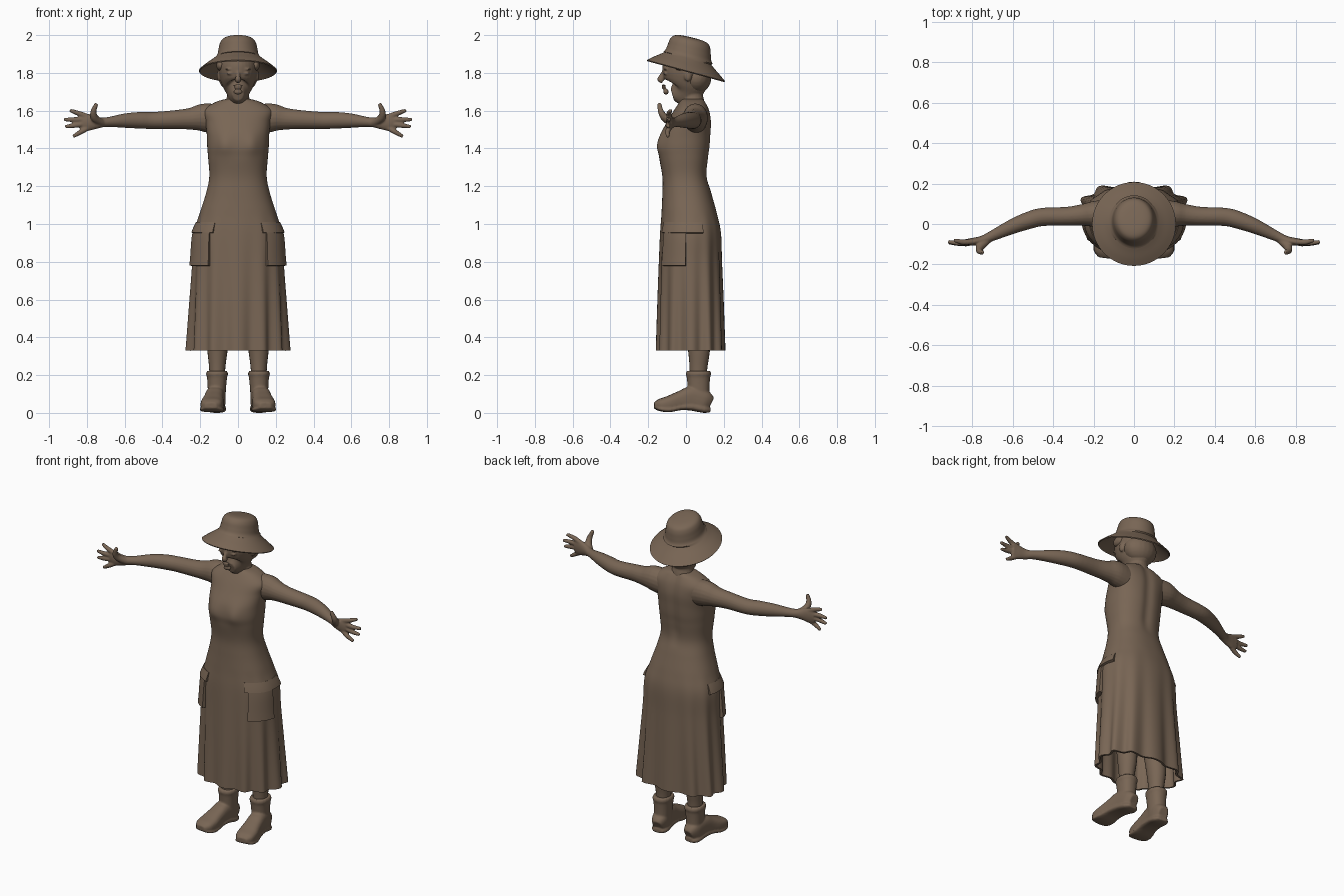
import bpy, bmesh
from math import sin, cos, pi, radians, exp
from mathutils import Vector, Matrix

cube = bpy.data.objects.get("Cube")
if cube:
    bpy.data.objects.remove(cube)

clay = bpy.data.materials.new("clay_brown")
clay.use_nodes = True
COLOUR = (0.19, 0.132, 0.09, 1)
clay.diffuse_color = COLOUR
clay.node_tree.nodes["Principled BSDF"].inputs["Base Color"].default_value = COLOUR


def spline(keys, steps):
    """Catmull-Rom through tuples of any length."""
    out = []
    last = len(keys) - 1
    for i in range(last):
        quad = [keys[max(i - 1, 0)], keys[i], keys[i + 1], keys[min(i + 2, last)]]
        for j in range(steps):
            t = j / steps
            out.append([0.5 * (2 * b + (c - a) * t + (2 * a - 5 * b + 4 * c - d) * t * t
                               + (3 * b - a - 3 * c + d) * t ** 3)
                        for a, b, c, d in zip(*quad)])
    return out + [list(keys[-1])]


def power(v, p):
    return abs(v) ** p * (1 if v >= 0 else -1)


def loft(bm, rings, start=True, end=True, closed=True):
    rows = [[bm.verts.new(p) for p in ring] for ring in rings]
    n = len(rows[0])
    for a, b in zip(rows, rows[1:]):
        for i in range(n if closed else n - 1):
            j = (i + 1) % n
            bm.faces.new((a[i], a[j], b[j], b[i]))
    if start:
        bm.faces.new(rows[0])
    if end:
        bm.faces.new(rows[-1])


def limb(bm, keys, steps=4, sides=20, ref=(0, 1, 0), p=1.0):
    """Tube along x, y, z with radius a along ref and b across it."""
    pts = spline(keys, steps)
    ref, rings = Vector(ref), []
    for i, (x, y, z, a, b) in enumerate(pts):
        tan = Vector(pts[min(i + 1, len(pts) - 1)][:3]) - Vector(pts[max(i - 1, 0)][:3])
        across = tan.cross(ref).normalized()
        along = across.cross(tan).normalized()
        rings.append([Vector((x, y, z)) + along * a * power(cos(t), p) + across * b * power(sin(t), p)
                      for t in (2 * pi * k / sides for k in range(sides))])
    loft(bm, rings)


def blob(bm, centre, size):
    bmesh.ops.create_uvsphere(bm, u_segments=20, v_segments=12, radius=1,
                              matrix=Matrix.Translation(centre) @ Matrix.Diagonal((*size, 1)))


def finish(name, bm, voxel=0, thick=0, smooth=3):
    bmesh.ops.recalc_face_normals(bm, faces=bm.faces)
    mesh = bpy.data.meshes.new(name)
    bm.to_mesh(mesh)
    bm.free()
    mesh.materials.append(clay)
    for f in mesh.polygons:
        f.use_smooth = True
    ob = bpy.data.objects.new(name, mesh)
    bpy.context.collection.objects.link(ob)
    if voxel:
        m = ob.modifiers.new("Fuse", "REMESH")
        m.mode, m.voxel_size, m.use_smooth_shade = "VOXEL", voxel, True
        m = ob.modifiers.new("Soften", "SMOOTH")
        m.factor, m.iterations = 0.5, smooth
    if thick:
        m = ob.modifiers.new("Thickness", "SOLIDIFY")
        m.thickness, m.offset = thick, -1
        m = ob.modifiers.new("Crisp", "EDGE_SPLIT")
        m.split_angle = radians(50)
    return ob


# Dress: height, half width, front depth, back depth
DRESS = [(1.665, .05, -.02, .09), (1.645, .12, -.035, .105), (1.6, .182, -.065, .125),
         (1.54, .172, -.1, .135), (1.47, .165, -.14, .132), (1.41, .163, -.155, .128),
         (1.35, .158, -.143, .12), (1.25, .152, -.125, .112), (1.16, .17, -.125, .135),
         (1.05, .205, -.13, .165), (.95, .235, -.137, .185), (.8, .242, -.143, .19),
         (.6, .257, -.15, .198), (.33, .278, -.158, .207)]
DRESS_ROWS = spline(DRESS, 7)


def dress_point(row, t, folds=True, out=0):
    z, rx, front, back = row
    low = min(max((1.08 - z) / .75, 0), 1)
    fold = 1 + (.055 * low * (cos(12 * t) - 1) + .012 * low * sin(7 * t) ** 2 if folds else 0)
    x = (rx + out) * power(cos(t), .85) * (1 + .13 * low * sin(t)) * fold
    mid = (front + back) / 2
    y = mid + ((back - front) / 2 + out) * power(sin(t), .85) * fold
    chest = exp(-((z - 1.42) / .06) ** 2)
    if sin(t) < 0:
        y -= .012 * chest * (exp(-((abs(x) - .075) / .04) ** 2) - .5)
    elif z > 1.2:
        y -= .01 * exp(-(x / .03) ** 2) * min((z - 1.2) / .1, 1)
    return (x, y, z)


bm = bmesh.new()
SEG = 120
loft(bm, [[dress_point(r, 2 * pi * k / SEG) for k in range(SEG)] for r in DRESS_ROWS], end=False)
finish("dress", bm, thick=.012)


# Cargo pockets follow the skirt surface
def pocket(name, side, a0, a1, z0, z1, out0, out1, thick):
    bm = bmesh.new()
    rings = []
    for j in range(9):
        z = z0 + (z1 - z0) * j / 8
        row = next(([u + (v - u) * (a[0] - z) / (a[0] - b[0]) for u, v in zip(a, b)]
                    for a, b in zip(DRESS_ROWS, DRESS_ROWS[1:]) if a[0] >= z >= b[0]))
        ring = []
        for k in range(17):
            t = radians(a0 + (a1 - a0) * k / 16)
            x, y, _ = dress_point(row, t, False, out0 + (out1 - out0) * j / 8)
            ring.append((side * x, y, z))
        rings.append(ring)
    loft(bm, rings, False, False, False)
    # Open patches are oriented away from the body
    ob = finish(name, bm, thick=thick)
    f = ob.data.polygons[0]
    if f.normal.x * side < 0:
        ob.data.flip_normals()


for side, word in ((1, "left"), (-1, "right")):
    pocket(word + "_pocket", side, -54, -6, .78, .965, .017, .008, .028)
    pocket(word + "_pocket_flap", side, -60, 20, .955, 1.01, .013, .003, .022)

# Skin: head, neck, arms and hands fused together
bm = bmesh.new()
HEAD = [(1.685, .03, -.105, -.04), (1.7, .055, -.118, .06), (1.73, .08, -.12, .1),
        (1.77, .095, -.123, .122), (1.81, .102, -.125, .13), (1.85, .1, -.12, .125),
        (1.89, .075, -.08, .1)]
limb(bm, [(0, (f + b) / 2, z, (b - f) / 2, w) for z, w, f, b in HEAD], sides=32)
limb(bm, [(0, .045, 1.55, .06, .07), (0, .035, 1.64, .062, .068), (0, .03, 1.68, .06, .058),
          (0, .025, 1.75, .06, .06)])
limb(bm, [(0, -.118, 1.805, .01, .009), (0, -.131, 1.78, .013, .012),
          (0, -.136, 1.765, .016, .017), (0, -.122, 1.755, .012, .014)], sides=12)
blob(bm, (0, -.119, 1.733), (.027, .011, .006))
blob(bm, (0, -.117, 1.721), (.022, .011, .007))
blob(bm, (0, -.106, 1.7), (.025, .015, .015))
for s in (1, -1):
    blob(bm, (s * .04, -.108, 1.797), (.02, .012, .008))
    blob(bm, (s * .042, -.107, 1.82), (.026, .012, .006))
    blob(bm, (s * .1, .01, 1.785), (.012, .02, .03))
    ARM = [(.08, .05, 1.55, .06, .08), (.18, .05, 1.563, .066, .075), (.25, .045, 1.557, .054, .058),
           (.33, .038, 1.553, .047, .05), (.45, .035, 1.548, .045, .045), (.52, .018, 1.549, .043, .044),
           (.6, -.012, 1.547, .037, .038), (.7, -.058, 1.539, .026, .025), (.75, -.08, 1.536, .022, .033),
           (.8, -.088, 1.538, .019, .047), (.835, -.088, 1.54, .013, .04)]
    FINGERS = [((.8, -.088, 1.57), (.89, -.08, 1.602)), ((.81, -.088, 1.552), (.92, -.088, 1.553)),
               ((.81, -.088, 1.53), (.915, -.092, 1.515)), ((.79, -.088, 1.512), (.873, -.095, 1.463))]
    limb(bm, [(s * k[0], *k[1:]) for k in ARM])
    for (x0, y0, z0), (x1, y1, z1) in FINGERS:
        limb(bm, [(s * x0, y0, z0, .014, .014),
                  (s * (x0 + x1) / 2, (y0 + y1) / 2 - .006, (z0 + z1) / 2, .0135, .0135),
                  (s * x1, y1, z1, .009, .009)], sides=12)
    limb(bm, [(s * x, y, z, r, r) for x, y, z, r in
              ((.72, -.075, 1.535, .02), (.758, -.11, 1.56, .021), (.765, -.133, 1.595, .016),
               (.748, -.141, 1.638, .01))], sides=12)
finish("head_and_arms", bm, voxel=.005)

# Hair under the hat
bm = bmesh.new()
blob(bm, (0, .055, 1.775), (.103, .08, .085))
for s in (1, -1):
    blob(bm, (s * .093, -.025, 1.84), (.022, .045, .03))
finish("hair", bm, voxel=.008)

# Sun hat: centre y, centre height, radius; tipped back
HAT = [(0, 1.812, .207), (.003, 1.838, .175), (.008, 1.868, .135), (.012, 1.89, .112),
       (.017, 1.92, .104), (.022, 1.953, .097), (.027, 1.975, .083), (.03, 1.985, .055), (.03, 1.988, .01)]
bm = bmesh.new()
loft(bm, [[(r * cos(t), yc + r * (1.1 if r < .12 else 1) * sin(t), z - .27 * r * sin(t))
           for t in (2 * pi * k / 64 for k in range(64))] for yc, z, r in spline(HAT, 5)], start=False)
finish("hat", bm, thick=.007)

# Legs and boots
FOOT = [(.128, .03, .085, .004), (.095, .048, .12, 0), (.03, .05, .14, .012), (-.03, .053, .115, .014),
        (-.09, .06, .09, .004), (-.14, .055, .074, .01), (-.168, .03, .055, .026)]
for s, word in ((1, "left"), (-1, "right")):
    bm = bmesh.new()
    limb(bm, [(s * .11, .065, .15, .045, .04), (s * .11, .066, .24, .047, .043),
              (s * .108, .068, .36, .06, .056), (s * .1, .05, .6, .07, .07), (s * .095, .03, .95, .08, .08)])
    finish(word + "_leg", bm)

    bm = bmesh.new()
    limb(bm, [(s * .112, .07, .05, .055, .045), (s * .112, .067, .12, .057, .048),
              (s * .111, .066, .185, .062, .053), (s * .111, .066, .205, .067, .058),
              (s * .111, .066, .222, .063, .054)], p=.9)
    for scale, tall in ((1, 1), (1.07, .3)):
        limb(bm, [(s * (.11 + (.125 - y) * .12), y, b + (t - b) * tall / 2,
                   (t - b) * tall / 2, w * scale) for y, w, t, b in FOOT],
             ref=(0, 0, 1), sides=28, p=.72)
    finish(word + "_boot", bm, voxel=.006, smooth=2)
